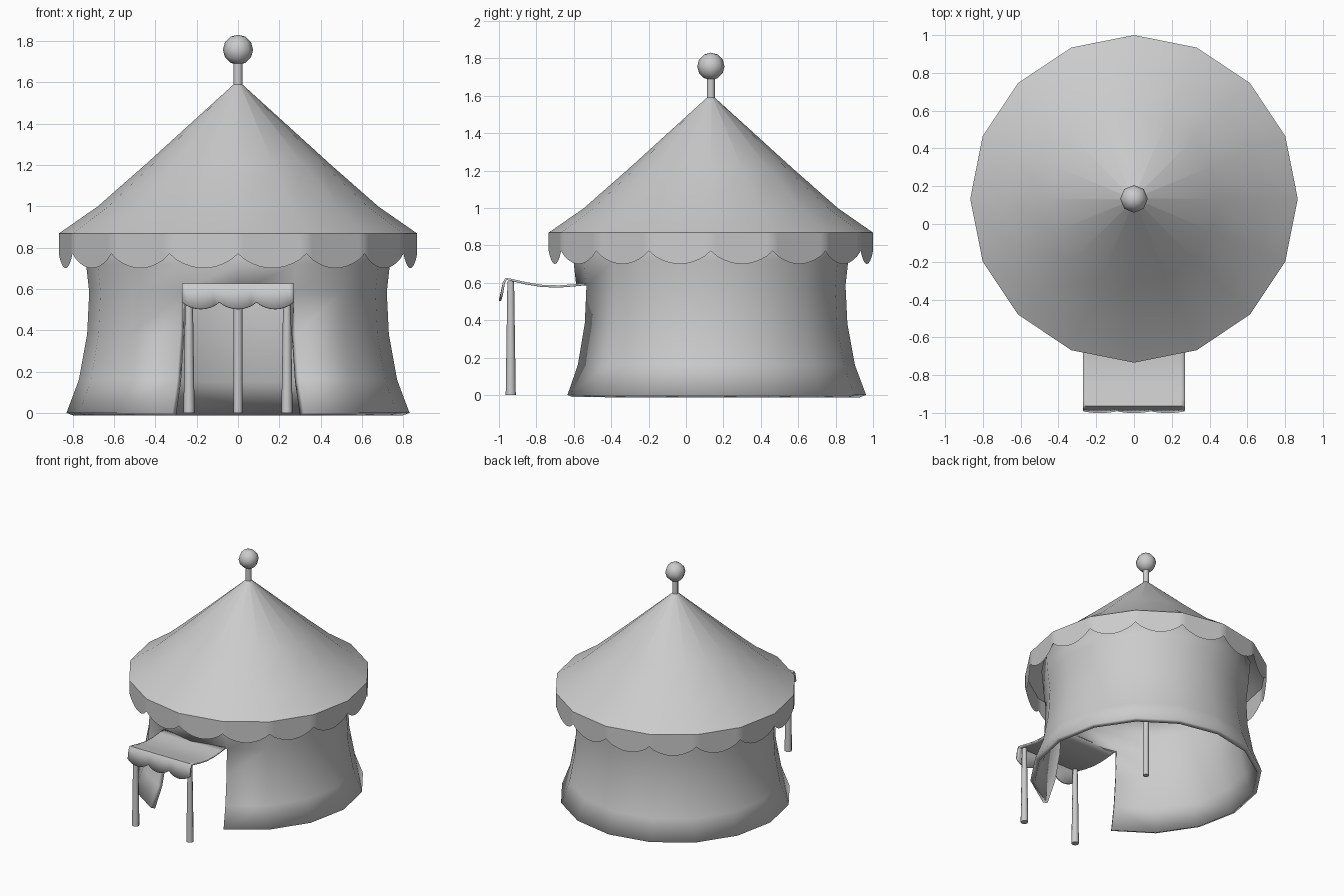
import bpy, bmesh, math

if "Cube" in bpy.data.objects:
    bpy.data.objects.remove(bpy.data.objects["Cube"])

CY = 0.133   # tent axis, y
SIDES = 16


def finish(name, bm, angle=50, thickness=0, offset=-1):
    bmesh.ops.recalc_face_normals(bm, faces=bm.faces)
    me = bpy.data.meshes.new(name)
    bm.to_mesh(me)
    bm.free()
    ob = bpy.data.objects.new(name, me)
    bpy.context.collection.objects.link(ob)
    if thickness:
        m = ob.modifiers.new("thickness", 'SOLIDIFY')
        m.thickness = thickness
        m.offset = offset
    bpy.ops.object.select_all(action='DESELECT')
    ob.select_set(True)
    bpy.context.view_layer.objects.active = ob
    bpy.ops.object.shade_smooth_by_angle(angle=math.radians(angle))
    return ob


def bridge(bm, rows, closed, skip=lambda i, j: False):
    n = len(rows[0])
    for i in range(len(rows) - 1):
        for j in range(n if closed else n - 1):
            if not skip(i, j):
                k = (j + 1) % n
                bm.faces.new((rows[i][j], rows[i][k], rows[i + 1][k], rows[i + 1][j]))


def ring(bm, r, z, n, cx=0, cy=CY):
    # vertex 0 sits at the front (-y)
    return [bm.verts.new((cx + r * math.sin(2 * math.pi * j / n),
                          cy - r * math.cos(2 * math.pi * j / n), z)) for j in range(n)]


def lathe(name, profile, n, cx=0, cy=CY, cap=True):
    bm = bmesh.new()
    rows = [ring(bm, r, z, n, cx, cy) for r, z in profile]
    bridge(bm, rows, True)
    if cap:
        bm.faces.new(rows[0])
        bm.faces.new(rows[-1])
    return finish(name, bm)


def scallop(t):
    return math.sin(math.pi * t) ** 0.75


# flared wall with the doorway left open at the front
bm = bmesh.new()
wall = [(0.83, 0), (0.77, 0.16), (0.73, 0.38), (0.72, 0.585), (0.735, 0.72), (0.75, 0.9)]
rows = [ring(bm, r, z, SIDES) for r, z in wall]
bridge(bm, rows, True, lambda i, j: i < 3 and j in (0, SIDES - 1))
finish("wall", bm, thickness=0.035)

# conical roof, slightly flared at the rim
lathe("roof", [(0.867, 0.868), (0.68, 0.998), (0.45, 1.2), (0.015, 1.595)], SIDES, cap=False)

# scalloped valance hanging from the roof rim, one scallop per side
bm = bmesh.new()
corners = [(0.867 * math.sin(2 * math.pi * j / SIDES),
            CY - 0.867 * math.cos(2 * math.pi * j / SIDES)) for j in range(SIDES)]
top, low = [], []
STEPS = 10
for j in range(SIDES):
    a, b = corners[j], corners[(j + 1) % SIDES]
    for s in range(STEPS):
        t = s / STEPS
        x, y = a[0] + (b[0] - a[0]) * t, a[1] + (b[1] - a[1]) * t
        top.append(bm.verts.new((x, y, 0.868)))
        low.append(bm.verts.new((x, y, 0.77 - 0.07 * scallop(t))))
bridge(bm, [top, low], True)
finish("valance", bm)

# centre pole and ball finial
lathe("centre_pole", [(0.022, 0), (0.022, 1.71)], 8)
bm = bmesh.new()
bmesh.ops.create_uvsphere(bm, u_segments=8, v_segments=6, radius=0.073)
bmesh.ops.translate(bm, verts=bm.verts, vec=(0, CY, 1.757))
finish("finial_ball", bm, 60)

# sagging awning with three scallops on its front lip
bm = bmesh.new()
path = [(-0.54, 0.592), (-0.6, 0.586), (-0.68, 0.58), (-0.77, 0.583),
        (-0.86, 0.598), (-0.925, 0.613), (-0.962, 0.621), (-0.974, 0.6)]
cols = 24
xs = [-0.27 + 0.54 * i / cols for i in range(cols + 1)]
rows = [[bm.verts.new((x, y, z)) for x in xs] for y, z in path]
lip = []
for i, x in enumerate(xs):
    drop = scallop((i % 8) / 8)
    lip.append(bm.verts.new((x, -0.985 - 0.01 * drop, 0.535 - 0.033 * drop)))
rows.append(lip)
bridge(bm, rows, False)
finish("awning", bm, thickness=0.012, offset=0)

# tapered awning posts
for side, x in (("left", -0.237), ("right", 0.237)):
    lathe(side + "_awning_post", [(0.027, 0), (0.024, 0.2), (0.021, 0.4), (0.018, 0.606)],
          8, x, -0.937)
